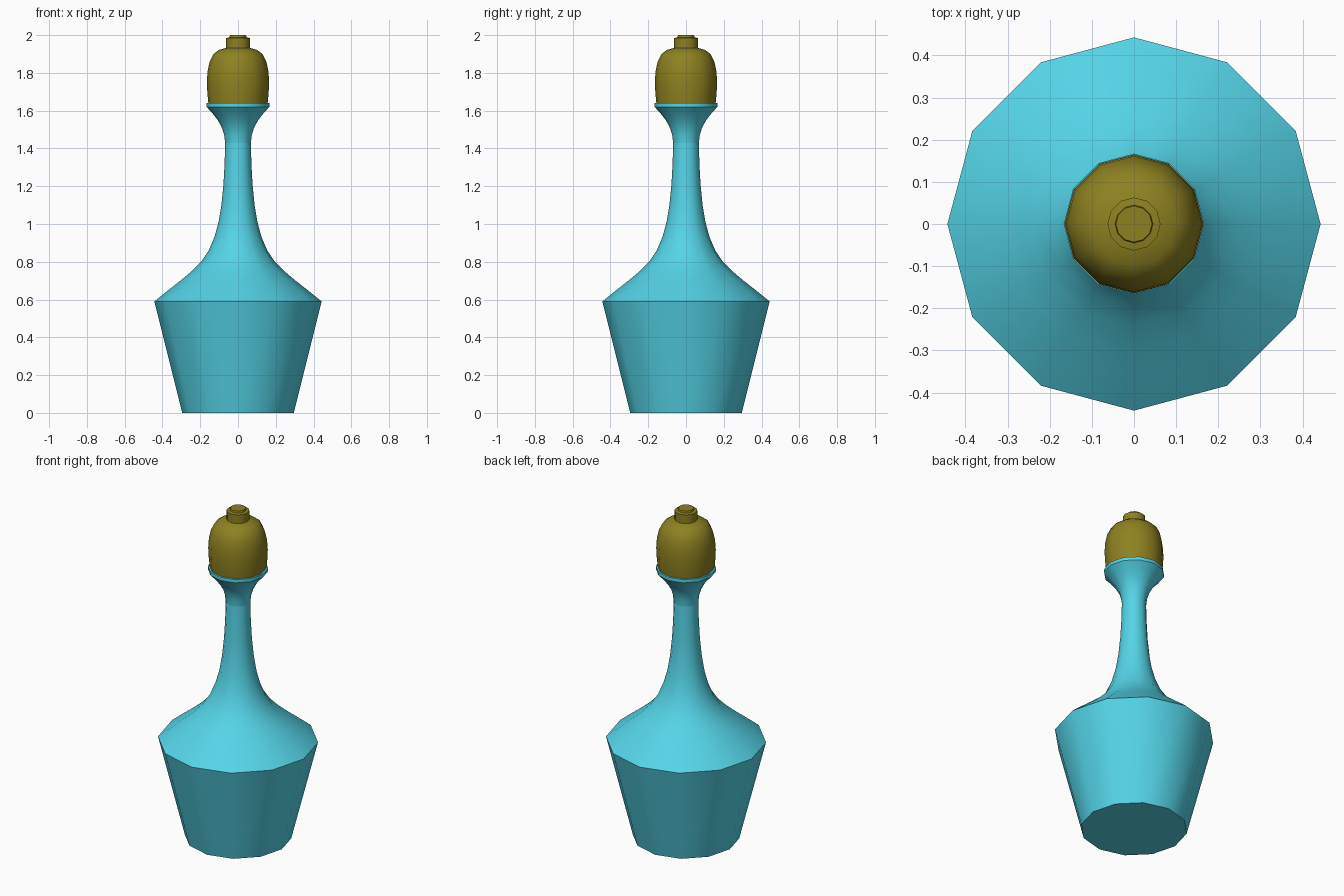
import bpy, bmesh, math

if "Cube" in bpy.data.objects:
    bpy.data.objects.remove(bpy.data.objects["Cube"])

SIDES = 12


def material(name, color):
    m = bpy.data.materials.new(name)
    m.diffuse_color = color
    m.use_nodes = True
    m.node_tree.nodes["Principled BSDF"].inputs["Base Color"].default_value = m.diffuse_color
    return m


def lathe(name, profile, mat):
    """Revolve (radius, z) points into a 12-sided form; radius 0 becomes a pole."""
    bm = bmesh.new()
    rings = []
    for r, z in profile:
        if r == 0:
            rings.append([bm.verts.new((0, 0, z))] * SIDES)
        else:
            rings.append([bm.verts.new((r * math.cos(2 * math.pi * i / SIDES),
                                        r * math.sin(2 * math.pi * i / SIDES), z))
                          for i in range(SIDES)])
    for a, b in zip(rings, rings[1:]):
        for i in range(SIDES):
            j = (i + 1) % SIDES
            bm.faces.new(list(dict.fromkeys((a[i], a[j], b[j], b[i]))))
    me = bpy.data.meshes.new(name)
    bm.to_mesh(me)
    bm.free()
    me.materials.append(mat)
    ob = bpy.data.objects.new(name, me)
    bpy.context.collection.objects.link(ob)
    bpy.ops.object.select_all(action='DESELECT')
    ob.select_set(True)
    bpy.context.view_layer.objects.active = ob
    bpy.ops.object.shade_smooth_by_angle(angle=math.radians(40))
    return ob


glass = material("cyan_glass", (0.09, 0.66, 0.80, 1))
gold = material("dark_gold", (0.27, 0.22, 0.015, 1))

# Tapered body, sloping shoulder and slim neck
lathe("bottle_body", [
    (0, 0), (0.295, 0), (0.443, 0.59), (0.375, 0.645), (0.305, 0.70),
    (0.245, 0.75), (0.195, 0.80), (0.155, 0.86), (0.125, 0.93),
    (0.103, 1.01), (0.088, 1.10), (0.077, 1.21), (0.071, 1.32),
    (0.068, 1.43)], glass)

# Flared mouth with a thin lip that holds the stopper
lathe("bottle_mouth", [
    (0.068, 1.43), (0.073, 1.47), (0.085, 1.51), (0.107, 1.55),
    (0.138, 1.59), (0.167, 1.62), (0.167, 1.64), (0.15, 1.64),
    (0.15, 1.62)], glass)

# Domed stopper with a stepped knob
lathe("stopper", [
    (0, 1.62), (0.155, 1.62), (0.162, 1.69), (0.165, 1.75),
    (0.161, 1.81), (0.150, 1.86), (0.130, 1.90), (0.100, 1.922),
    (0.063, 1.932), (0.063, 1.985), (0.045, 1.988), (0.043, 2.0),
    (0, 2.0)], gold)
